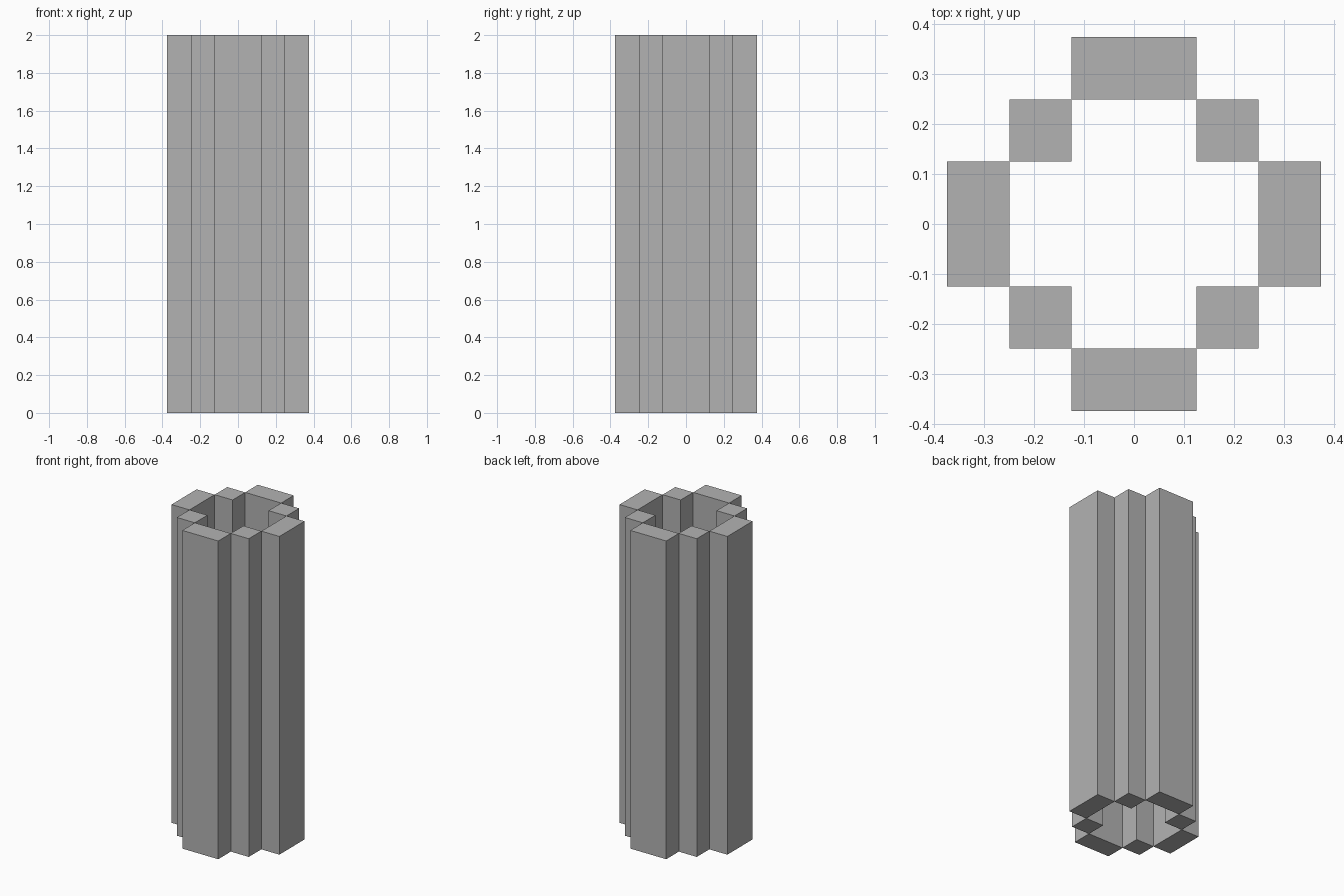
import bpy
import bmesh
from math import cos, sin, pi
from mathutils import Matrix

cube = bpy.data.objects.get("Cube")
if cube:
    bpy.data.objects.remove(cube, do_unlink=True)

U = 0.125      # width of one square post
HEIGHT = 2.0

grey = bpy.data.materials.new("plain_grey")
grey.use_nodes = True
colour = (0.45, 0.45, 0.45, 1.0)
grey.diffuse_color = colour
grey.node_tree.nodes["Principled BSDF"].inputs["Base Color"].default_value = colour


def post(name, x, y, width, depth):
    """Upright rectangular post standing on the ground."""
    bm = bmesh.new()
    bmesh.ops.create_cube(bm, size=1.0)
    bmesh.ops.transform(
        bm, verts=bm.verts,
        matrix=Matrix.Translation((x, y, HEIGHT / 2))
        @ Matrix.Diagonal((width, depth, HEIGHT, 1)))
    mesh = bpy.data.meshes.new(name)
    bm.to_mesh(mesh)
    bm.free()
    mesh.materials.append(grey)
    obj = bpy.data.objects.new(name, mesh)
    bpy.context.collection.objects.link(obj)


# Four wide walls around the open shaft
for i, side in enumerate(("left", "back", "right", "front")):
    dx, dy = round(cos(i * pi / 2)), round(sin(i * pi / 2))
    post(side + "_wall", dx * 2.5 * U, dy * 2.5 * U,
         U if dx else 2 * U, U if dy else 2 * U)

# Four square corner posts joining the walls edge to edge
for sx, side in ((1, "left"), (-1, "right")):
    for sy, end in ((1, "back"), (-1, "front")):
        post(f"{end}_{side}_corner_post", sx * 1.5 * U, sy * 1.5 * U, U, U)
